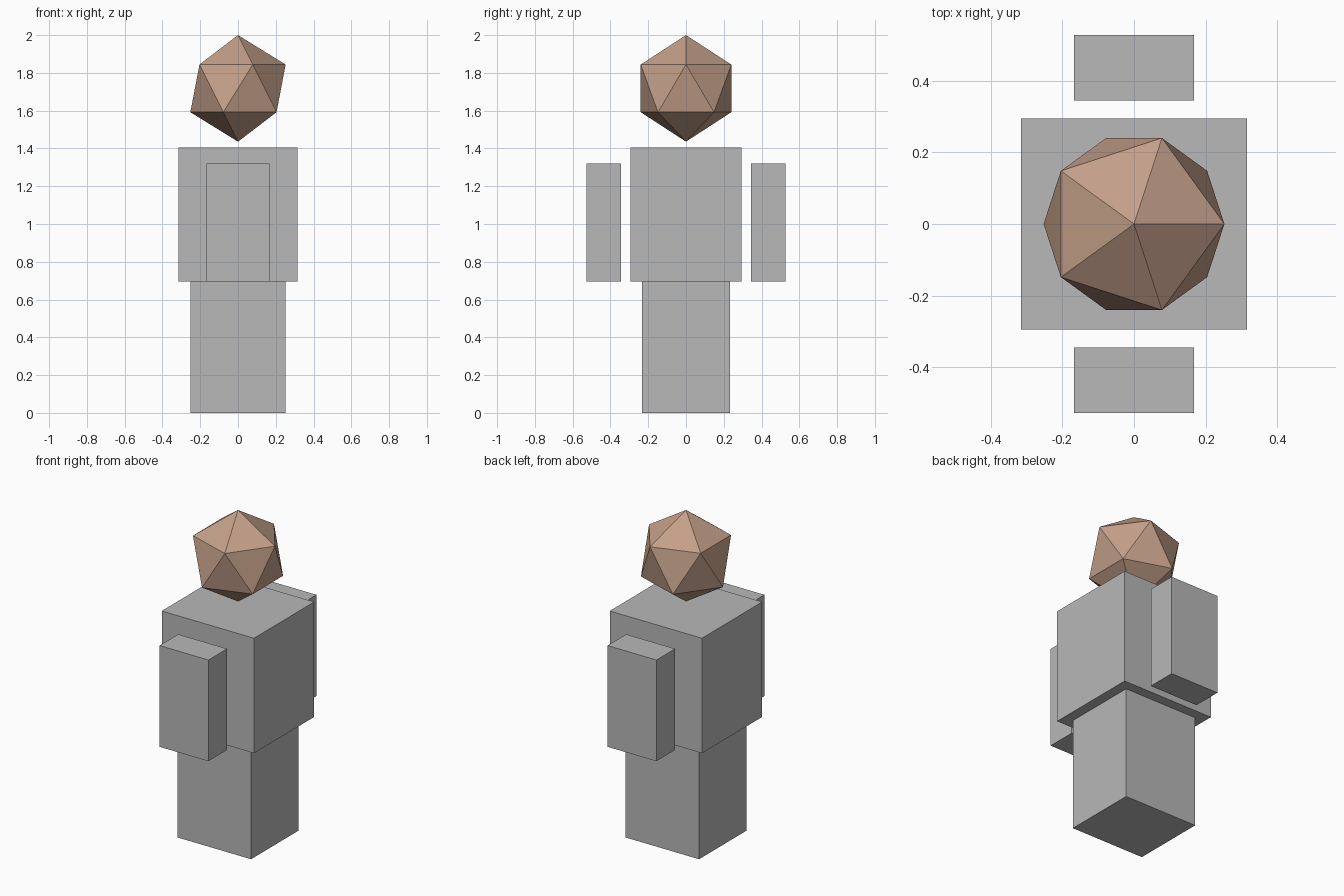
import bpy

cube = bpy.data.objects.get("Cube")
if cube:
    bpy.data.objects.remove(cube, do_unlink=True)


def material(name, rgb):
    mat = bpy.data.materials.new(name)
    mat.use_nodes = True
    mat.diffuse_color = (*rgb, 1)
    mat.node_tree.nodes["Principled BSDF"].inputs["Base Color"].default_value = (*rgb, 1)
    return mat


def box(name, width, depth, bottom, top, mat, y=0):
    bpy.ops.mesh.primitive_cube_add(size=1, location=(0, y, (bottom + top) / 2))
    obj = bpy.context.object
    obj.name = name
    obj.scale = (width, depth, top - bottom)
    bpy.ops.object.transform_apply(location=False, rotation=False, scale=True)
    obj.data.materials.append(mat)
    return obj


grey = material("body grey", (0.48, 0.48, 0.48))
skin = material("skin tan", (0.55, 0.35, 0.25))

# Body blocks, stacked
WAIST = 0.695
box("legs", 0.504, 0.464, 0, WAIST, grey)
box("torso", 0.63, 0.588, WAIST, 1.405, grey)

# Arms floating clear of the torso, before and behind it
for name, side in (("front_arm", -1), ("back_arm", 1)):
    box(name, 0.334, 0.182, WAIST, 1.32, grey, y=side * 0.436)

# Faceted head hovering above the torso
bpy.ops.mesh.primitive_ico_sphere_add(subdivisions=1, radius=0.282, location=(0, 0, 1.718))
head = bpy.context.object
head.name = "head"
head.data.materials.append(skin)
